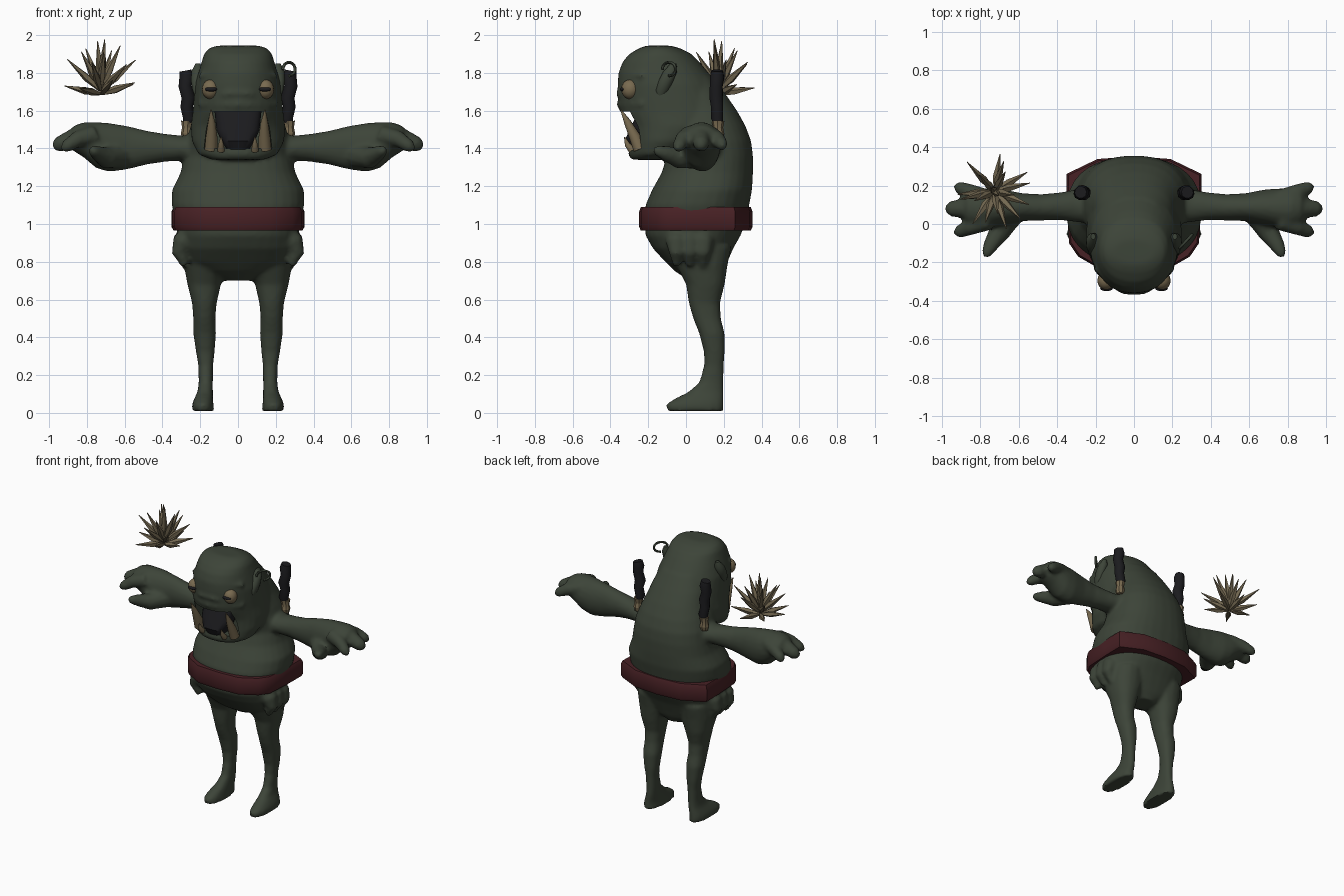
import bpy, bmesh, math, random
from mathutils import Vector

random.seed(4)

def material(name, rgb):
    m = bpy.data.materials.new(name)
    m.diffuse_color = (*rgb, 1)
    return m

SKIN = material("dark green skin", (0.046, 0.058, 0.040))
BELT = material("dark red cloth", (0.064, 0.015, 0.018))
BONE = material("old bone", (0.19, 0.145, 0.08))
SPIKE = material("dull straw", (0.175, 0.14, 0.083))
BLACK = material("near black", (0.011, 0.011, 0.013))

def activate(obs):
    bpy.ops.object.select_all(action='DESELECT')
    for o in obs:
        o.select_set(True)
    bpy.context.view_layer.objects.active = obs[0]

def finish(name, bm, mat, mirror=False, angle=45):
    bmesh.ops.recalc_face_normals(bm, faces=bm.faces)
    me = bpy.data.meshes.new(name)
    bm.to_mesh(me)
    bm.free()
    ob = bpy.data.objects.new(name, me)
    bpy.context.collection.objects.link(ob)
    me.materials.append(mat)
    if mirror:
        mod = ob.modifiers.new("mirror", 'MIRROR')
        mod.use_mirror_merge = False
    activate([ob])
    bpy.ops.object.shade_smooth_by_angle(angle=math.radians(angle))
    return ob

def skin_rings(bm, rings):
    loops = [[bm.verts.new(p) for p in r] for r in rings]
    n = len(loops[0])
    for a, b in zip(loops, loops[1:]):
        for i in range(n):
            bm.faces.new((a[i], a[(i + 1) % n], b[(i + 1) % n], b[i]))
    bm.faces.new(loops[0])
    bm.faces.new(loops[-1])

def loft(name, rows, mat, axis='z', n=24, power=2.0, **kw):
    """Rows: position, then min/max of the two cross directions."""
    rings = []
    for t, a0, a1, b0, b1 in rows:
        ring = []
        for i in range(n):
            th = math.tau * (i + 0.5) / n
            c, s = math.cos(th), math.sin(th)
            a = (a0 + a1) / 2 + (a1 - a0) / 2 * math.copysign(abs(c) ** (2 / power), c)
            b = (b0 + b1) / 2 + (b1 - b0) / 2 * math.copysign(abs(s) ** (2 / power), s)
            ring.append((a, b, t) if axis == 'z' else (t, a, b))
        rings.append(ring)
    bm = bmesh.new()
    skin_rings(bm, rings)
    return finish(name, bm, mat, **kw)

def tubes(name, paths, mat, n=10, **kw):
    """Tubes through (x, y, z, radius) points."""
    bm = bmesh.new()
    for pts in paths:
        ps = [Vector(p[:3]) for p in pts]
        rings = []
        for i, p in enumerate(ps):
            d = (ps[min(i + 1, len(ps) - 1)] - ps[max(i - 1, 0)]).normalized()
            u = d.cross(Vector((0.1, 1, 0.05))).normalized()
            v = d.cross(u)
            rings.append([p + pts[i][3] * (u * math.cos(k * math.tau / n) + v * math.sin(k * math.tau / n))
                          for k in range(n)])
        skin_rings(bm, rings)
    return finish(name, bm, mat, **kw)

def sym(rows):
    """Rows of z, half width, front, back."""
    return [(z, -w, w, f, b) for z, w, f, b in rows]

# Torso with hunched back and round belly
torso = loft("body", sym([
    (0.70, 0.07, 0.02, 0.17), (0.75, 0.20, -0.06, 0.20), (0.80, 0.28, -0.11, 0.22),
    (0.87, 0.31, -0.175, 0.25), (0.94, 0.32, -0.215, 0.29), (1.02, 0.33, -0.22, 0.32),
    (1.10, 0.352, -0.215, 0.335), (1.18, 0.350, -0.18, 0.35), (1.27, 0.305, -0.13, 0.355),
    (1.36, 0.285, -0.10, 0.355), (1.44, 0.275, -0.12, 0.345), (1.52, 0.25, -0.13, 0.315),
    (1.60, 0.22, -0.13, 0.27), (1.68, 0.20, -0.14, 0.215), (1.78, 0.16, -0.14, 0.14)]),
    SKIN, n=32, power=2.3)

# Head with overhanging jaw
head = loft("head", sym([
    (1.34, 0.14, -0.29, -0.12), (1.37, 0.21, -0.30, 0.0), (1.44, 0.245, -0.295, 0.10),
    (1.52, 0.25, -0.31, 0.20), (1.59, 0.24, -0.35, 0.23), (1.66, 0.235, -0.36, 0.20),
    (1.74, 0.228, -0.362, 0.16), (1.80, 0.210, -0.358, 0.12), (1.86, 0.192, -0.335, 0.07),
    (1.90, 0.180, -0.30, 0.03), (1.93, 0.155, -0.25, -0.03), (1.944, 0.11, -0.21, -0.08)]),
    SKIN, n=32, power=2.15)

# Lips, brow and nose
def arc(z, w, y_mid, y_end, r, k=9):
    return [(w * t, y_end + (y_mid - y_end) * (1 - t * t), z, r * (1 - 0.4 * t * t))
            for t in (-1 + 2 * i / (k - 1) for i in range(k))]
lips = tubes("lips_and_brow", [arc(1.635, 0.20, -0.335, -0.225, 0.032),
                               arc(1.375, 0.19, -0.278, -0.18, 0.03),
                               arc(1.785, 0.20, -0.335, -0.225, 0.026)], SKIN)
nose = loft("nose", sym([(1.67, 0.10, -0.36, -0.25), (1.69, 0.10, -0.37, -0.25),
                         (1.72, 0.07, -0.36, -0.25)]), SKIN, power=3)

# Soft hip flaps under the belt
flaps = tubes("hip_flaps", [[(0.24, y, 0.95, 0.06), (0.295, y, 0.90, 0.058), (0.31, y, 0.85, 0.042),
                             (0.28, y, 0.78, 0.02)] for y in (-0.05, 0.02, 0.09)], SKIN, mirror=True)

# Legs running down into the feet
legs = loft("legs", [
    (0.01, 0.125, 0.244, -0.10, 0.20), (0.045, 0.130, 0.244, -0.108, 0.20), (0.075, 0.132, 0.232, -0.06, 0.20),
    (0.11, 0.133, 0.215, 0.01, 0.20), (0.16, 0.133, 0.208, 0.07, 0.198), (0.25, 0.132, 0.210, 0.095, 0.20),
    (0.32, 0.124, 0.222, 0.095, 0.205), (0.42, 0.116, 0.237, 0.07, 0.205), (0.50, 0.120, 0.237, 0.038, 0.185),
    (0.58, 0.113, 0.243, 0.015, 0.18), (0.68, 0.09, 0.268, 0.0, 0.205), (0.78, 0.05, 0.287, -0.05, 0.22),
    (0.88, 0.05, 0.29, -0.08, 0.24)], SKIN, n=18, power=2.3, mirror=True)

# Arms widening to heavy forearms, with fingers and thumb
arms = loft("arms", [
    (0.20, 0.00, 0.22, 1.30, 1.475), (0.30, 0.01, 0.18, 1.335, 1.468), (0.38, 0.02, 0.165, 1.33, 1.477),
    (0.48, 0.018, 0.155, 1.315, 1.493), (0.58, 0.015, 0.16, 1.29, 1.518), (0.68, -0.005, 0.18, 1.275, 1.535),
    (0.75, -0.02, 0.185, 1.295, 1.54), (0.82, -0.02, 0.185, 1.355, 1.538), (0.87, 0.0, 0.17, 1.385, 1.52),
    (0.89, 0.03, 0.14, 1.41, 1.49)], SKIN, axis='x', n=20, mirror=True)
fingers = tubes("fingers", [
    [(0.76, 0.13, 1.47, 0.05), (0.85, 0.165, 1.45, 0.044), (0.91, 0.19, 1.42, 0.034), (0.93, 0.198, 1.40, 0.015)],
    [(0.78, 0.08, 1.47, 0.06), (0.88, 0.08, 1.45, 0.052), (0.95, 0.08, 1.42, 0.042), (0.977, 0.08, 1.405, 0.02)],
    [(0.76, 0.02, 1.47, 0.055), (0.85, -0.015, 1.45, 0.044), (0.91, -0.04, 1.41, 0.034), (0.93, -0.048, 1.39, 0.015)],
    [(0.64, 0.05, 1.36, 0.07), (0.70, -0.04, 1.35, 0.058), (0.745, -0.11, 1.375, 0.041),
     (0.767, -0.155, 1.39, 0.028), (0.772, -0.172, 1.395, 0.012)]], SKIN, mirror=True)

# Fuse all skin into one smooth body, then cut the mouth
skin = [torso, head, lips, nose, flaps, legs, arms, fingers]
activate(skin)
bpy.ops.object.convert(target='MESH')
bpy.ops.object.join()
body = bpy.context.view_layer.objects.active
fuse = body.modifiers.new("fuse", 'REMESH')
fuse.mode, fuse.voxel_size, fuse.use_smooth_shade = 'VOXEL', 0.013, True
soft = body.modifiers.new("soften", 'SMOOTH')
soft.factor, soft.iterations = 0.5, 4
cutter = loft("mouth_cutter", sym([(1.40, 0.180, -0.5, -0.17), (1.50, 0.168, -0.5, -0.17),
                                   (1.595, 0.148, -0.5, -0.17)]), SKIN, n=20, power=8)
cutter.hide_render = True
cutter.hide_set(True)
cut = body.modifiers.new("mouth", 'BOOLEAN')
cut.operation, cut.object, cut.solver = 'DIFFERENCE', cutter, 'EXACT'
activate([body])
bpy.ops.object.convert(target='MESH')
bpy.ops.object.shade_smooth_by_angle(angle=math.radians(50))

# Tongue and tusks
loft("tongue", sym([(1.395, 0.06, -0.305, -0.15), (1.44, 0.09, -0.325, -0.15),
                    (1.50, 0.115, -0.30, -0.15), (1.60, 0.125, -0.25, -0.15)]), BLACK, power=3)
tubes("tusks", [[(0.143, -0.245, 1.395, 0.034), (0.140, -0.27, 1.46, 0.031),
                 (0.140, -0.31, 1.54, 0.019), (0.143, -0.345, 1.605, 0.003)],
                [(0.09, -0.285, 1.39, 0.02), (0.09, -0.31, 1.42, 0.015), (0.09, -0.325, 1.46, 0.003)]],
      BONE, mirror=True)

# Eyes with slit pupils
def ball(name, loc, scale, mat, **kw):
    bm = bmesh.new()
    bmesh.ops.create_uvsphere(bm, u_segments=16, v_segments=10, radius=1)
    for v in bm.verts:
        v.co = Vector(loc) + Vector(a * b for a, b in zip(v.co, scale))
    return finish(name, bm, mat, **kw)
ball("eyes", (0.145, -0.295, 1.713), (0.046, 0.048, 0.052), BONE, mirror=True)
ball("pupils", (0.143, -0.335, 1.713), (0.033, 0.014, 0.012), BLACK, mirror=True)

# Ears and the single ear ring
loft("ears", [(1.67, 0.20, 0.225, -0.155, -0.12), (1.71, 0.20, 0.242, -0.16, -0.09),
              (1.76, 0.19, 0.25, -0.145, -0.065), (1.81, 0.18, 0.247, -0.12, -0.045),
              (1.85, 0.20, 0.225, -0.08, -0.05)], SKIN, n=12, mirror=True)
tubes("ear_ring", [[(0.27 + 0.032 * math.cos(a), -0.09 + 0.035 * math.cos(a), 1.82 + 0.036 * math.sin(a), 0.008)
                    for a in (math.radians(-90 + 25 * i) for i in range(12))]], SKIN, n=8)

# Hair tails with bone bands
tubes("hair_tails", [[(0.268, 0.17, 1.53, 0.025), (0.258, 0.165, 1.56, 0.033), (0.272, 0.165, 1.62, 0.033),
                      (0.262, 0.16, 1.67, 0.037), (0.280, 0.16, 1.73, 0.035), (0.272, 0.165, 1.78, 0.038),
                      (0.278, 0.165, 1.812, 0.032)]], BLACK, mirror=True)
tubes("hair_bands", [[(0.270, 0.17, 1.45, 0.025), (0.270, 0.17, 1.48, 0.033), (0.270, 0.17, 1.51, 0.026),
                      (0.268, 0.17, 1.545, 0.034)]], BONE, n=8, mirror=True, angle=25)

# Belt, a squarish band
bm = bmesh.new()
half = [(0.0, -0.248), (0.17, -0.238), (0.29, -0.17), (0.338, -0.10), (0.35, 0.10), (0.352, 0.26),
        (0.19, 0.338), (0.0, 0.352)]
outline = half + [(-x, y) for x, y in reversed(half[1:-1])]
skin_rings(bm, [[(x * s, 0.05 + (y - 0.05) * s, z) for x, y in outline]
                for z, s in ((0.965, 0.97), (0.985, 1.0), (1.065, 1.0), (1.09, 0.97))])
finish("belt", bm, BELT, angle=40)

# Floating burst of spikes, in tiers up a short stem
spikes = []
for count, lift, z, length in ((7, 14, 1.69, 0.21), (6, 38, 1.71, 0.24), (5, 60, 1.72, 0.245), (2, 78, 1.74, 0.24)):
    for i in range(count):
        az = math.tau * (i + 0.37 * count) / count
        up = math.radians(lift + random.uniform(-7, 7))
        d = Vector((math.cos(az) * math.cos(up), math.sin(az) * math.cos(up), math.sin(up)))
        foot = Vector((-0.725, 0.17, z)) + Vector((d.x, d.y, 0)) * 0.01
        size = length * random.uniform(0.88, 1.02)
        spikes.append([(*(foot + d * size * f), r) for f, r in ((0, 0.009), (0.4, 0.021), (1, 0.002))])
tubes("spike_burst", spikes, SPIKE, n=5, angle=20)
